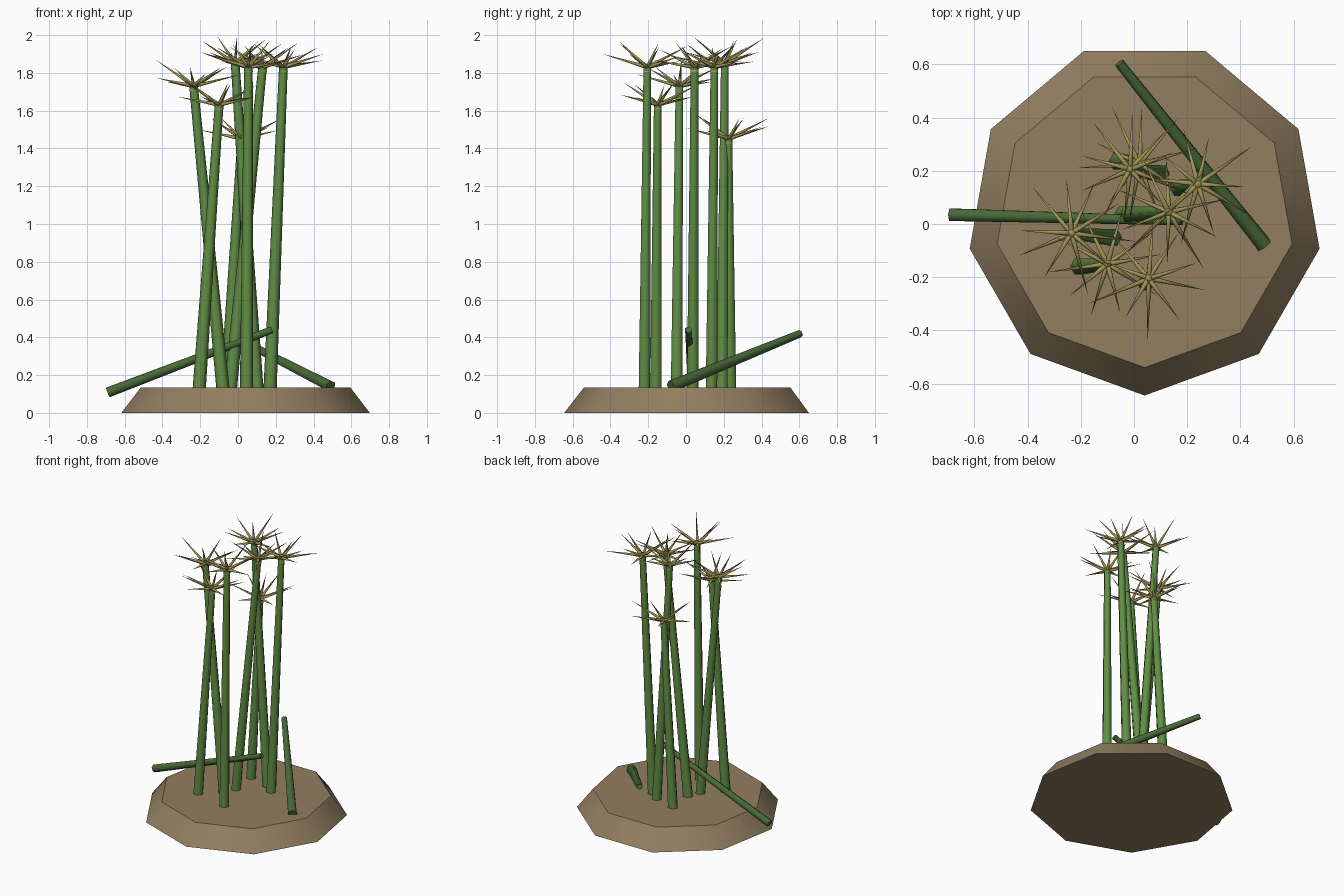
import bpy, bmesh, math, random
from mathutils import Vector

random.seed(4)
cube = bpy.data.objects.get("Cube")
if cube:
    bpy.data.objects.remove(cube, do_unlink=True)


def material(name, rgb):
    m = bpy.data.materials.new(name)
    m.use_nodes = True
    m.diffuse_color = (*rgb, 1)
    m.node_tree.nodes["Principled BSDF"].inputs["Base Color"].default_value = (*rgb, 1)
    return m


soil = material("soil brown", (0.29, 0.21, 0.12))
green = material("stalk green", (0.12, 0.27, 0.06))
dark_green = material("fallen stalk green", (0.065, 0.14, 0.04))
olive = material("leaf olive", (0.34, 0.29, 0.09))


def taper(bm, start, end, r1, r2, sides, phase=0.0):
    """Closed tapered prism between two points; r2 = 0 makes a spike."""
    start, end = Vector(start), Vector(end)
    turn = Vector((0, 0, 1)).rotation_difference(end - start)

    def ring(centre, r):
        angles = [phase + math.tau * i / sides for i in range(sides)]
        return [bm.verts.new(centre + turn @ Vector((r * math.cos(a), r * math.sin(a), 0)))
                for a in angles]

    low = ring(start, r1)
    bm.faces.new(low[::-1])
    if r2 > 0:
        high = ring(end, r2)
        bm.faces.new(high)
    else:
        tip = bm.verts.new(end)
    for i in range(sides):
        j = (i + 1) % sides
        if r2 > 0:
            bm.faces.new((low[i], low[j], high[j], high[i]))
        else:
            bm.faces.new((low[i], low[j], tip))


def finish(bm, name, mat, angle):
    mesh = bpy.data.meshes.new(name)
    bm.to_mesh(mesh)
    bm.free()
    mesh.materials.append(mat)
    obj = bpy.data.objects.new(name, mesh)
    bpy.context.collection.objects.link(obj)
    bpy.ops.object.select_all(action='DESELECT')
    obj.select_set(True)
    bpy.context.view_layer.objects.active = obj
    bpy.ops.object.shade_smooth_by_angle(angle=math.radians(angle))
    return obj


# Nine-sided mound
bm = bmesh.new()
taper(bm, (0.04, 0.023, 0), (0.04, 0.023, 0.135), 0.668, 0.563, 9, -math.pi / 2)
finish(bm, "ground_mound", soil, 45)

# Standing stalks: foot x, foot y, top x, top y, top z, first leaf angle
STALKS = [
    (-0.08, -0.05, -0.235, -0.035, 1.73, 99),
    (-0.205, -0.16, -0.10, -0.15, 1.63, 75),
    (0.045, -0.22, 0.055, -0.205, 1.83, 20),
    (-0.04, 0.035, 0.13, 0.045, 1.83, 50),
    (0.17, 0.135, 0.24, 0.15, 1.83, 0),
    (0.10, 0.19, -0.015, 0.205, 1.85, 90),
    (-0.06, 0.235, 0.02, 0.225, 1.45, 10),
]


def leaf_tuft(top, first):
    """Ring of spikes in alternating low and high directions."""
    bm = bmesh.new()
    count = 10
    for i in range(count):
        a = math.radians(first + 360 * i / count + random.uniform(-7, 7))
        e = math.radians((12 if i % 2 else 32) + random.uniform(-7, 5))
        d = Vector((math.cos(a) * math.cos(e), math.sin(a) * math.cos(e), math.sin(e)))
        taper(bm, top - d * 0.01, top + d * random.uniform(0.21, 0.26), 0.012, 0, 5)
    # Small crown where the spikes meet
    taper(bm, top - Vector((0, 0, 0.025)), top + Vector((0, 0, 0.018)), 0.024, 0.014, 6)
    return bm


for n, (fx, fy, tx, ty, tz, first) in enumerate(STALKS, 1):
    bm = bmesh.new()
    taper(bm, (fx, fy, 0.13), (tx, ty, tz), 0.035, 0.023, 6)
    finish(bm, f"stalk_{n}", green, 65)
    finish(leaf_tuft(Vector((tx, ty, tz)), first), f"leaf_tuft_{n}", olive, 80)

# Fallen stalks
FALLEN = [
    ((-0.69, 0.035, 0.108), (0.18, 0.012, 0.44), 0.027, 0.019),
    ((0.49, -0.08, 0.14), (-0.055, 0.605, 0.42), 0.032, 0.02),
]
for n, (a, b, r1, r2) in enumerate(FALLEN, 1):
    bm = bmesh.new()
    taper(bm, a, b, r1, r2, 6)
    finish(bm, f"fallen_stalk_{n}", dark_green, 65)
